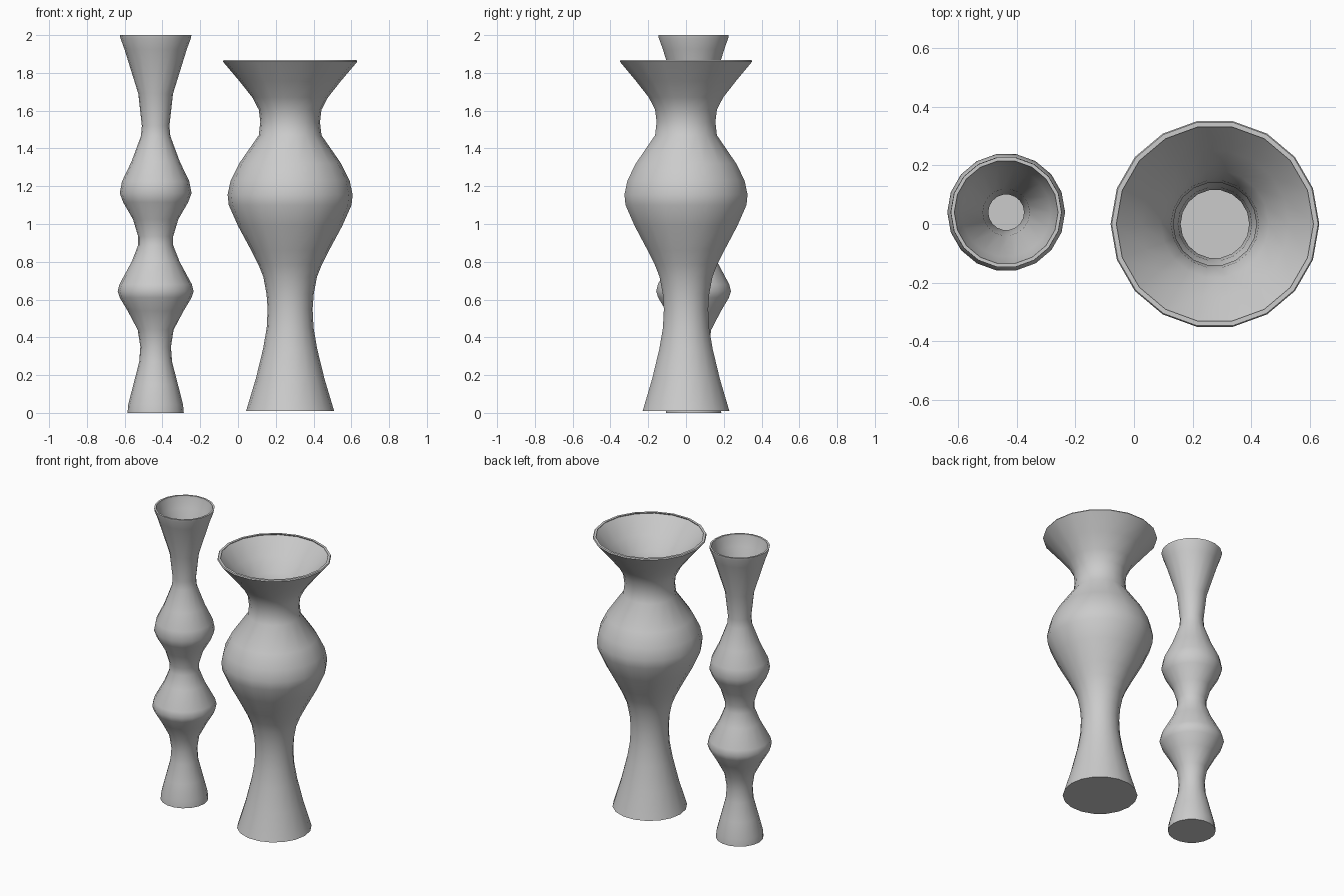
import bpy, bmesh
from math import cos, sin, pi, radians

if "Cube" in bpy.data.objects:
    bpy.data.objects.remove(bpy.data.objects["Cube"])

SIDES = 18


def make_vase(name, center, profile, wall, min_inner, floor_z):
    """Lathe an outer wall (bottom to top), a lip, and an inner wall down to a floor."""
    inner = [(max(r - wall, min_inner), z) for r, z in reversed(profile) if z > floor_z]
    inner.append((inner[-1][0], floor_z))
    bm = bmesh.new()
    rings = []
    for r, z in profile + inner:
        rings.append([bm.verts.new((r * cos(2 * pi * i / SIDES),
                                    r * sin(2 * pi * i / SIDES), z))
                      for i in range(SIDES)])
    for a, b in zip(rings, rings[1:]):
        for i in range(SIDES):
            j = (i + 1) % SIDES
            bm.faces.new((a[i], a[j], b[j], b[i]))
    bm.faces.new(rings[0][::-1])   # underside
    bm.faces.new(rings[-1])        # inner floor
    bmesh.ops.recalc_face_normals(bm, faces=bm.faces)
    mesh = bpy.data.meshes.new(name)
    bm.to_mesh(mesh)
    bm.free()
    ob = bpy.data.objects.new(name, mesh)
    ob.location = (center[0], center[1], 0)
    bpy.context.collection.objects.link(ob)
    bpy.ops.object.select_all(action='DESELECT')
    ob.select_set(True)
    bpy.context.view_layer.objects.active = ob
    bpy.ops.object.shade_smooth_by_angle(angle=radians(40))
    return ob


# Wide vase: flared foot, slim stem, one big bulge, wide trumpet mouth
wide_profile = [
    (0.233, 0.01), (0.182, 0.18), (0.143, 0.34), (0.124, 0.45), (0.119, 0.55),
    (0.125, 0.63), (0.142, 0.72), (0.168, 0.785), (0.206, 0.86), (0.276, 0.99),
    (0.325, 1.10), (0.331, 1.155), (0.315, 1.23), (0.27, 1.32), (0.166, 1.47),
    (0.158, 1.54), (0.166, 1.605), (0.20, 1.67), (0.268, 1.756), (0.356, 1.86),
    (0.352, 1.867)]
make_vase("wide_vase", (0.276, 0.0), wide_profile, 0.016, 0.117, 0.03)

# Slender vase: flared foot, two bulges, long flared neck
slender_profile = [
    (0.149, 0.0), (0.145, 0.045), (0.118, 0.15), (0.087, 0.27), (0.081, 0.35),
    (0.095, 0.44), (0.148, 0.54), (0.19, 0.61), (0.201, 0.643), (0.192, 0.68),
    (0.127, 0.80), (0.093, 0.887), (0.093, 0.935), (0.12, 1.025), (0.172, 1.115),
    (0.19, 1.163), (0.178, 1.226), (0.128, 1.33), (0.078, 1.465), (0.073, 1.52),
    (0.092, 1.69), (0.165, 1.925), (0.187, 1.985), (0.189, 2.0)]
make_vase("slender_vase", (-0.436, 0.04), slender_profile, 0.012, 0.05, 0.02)
